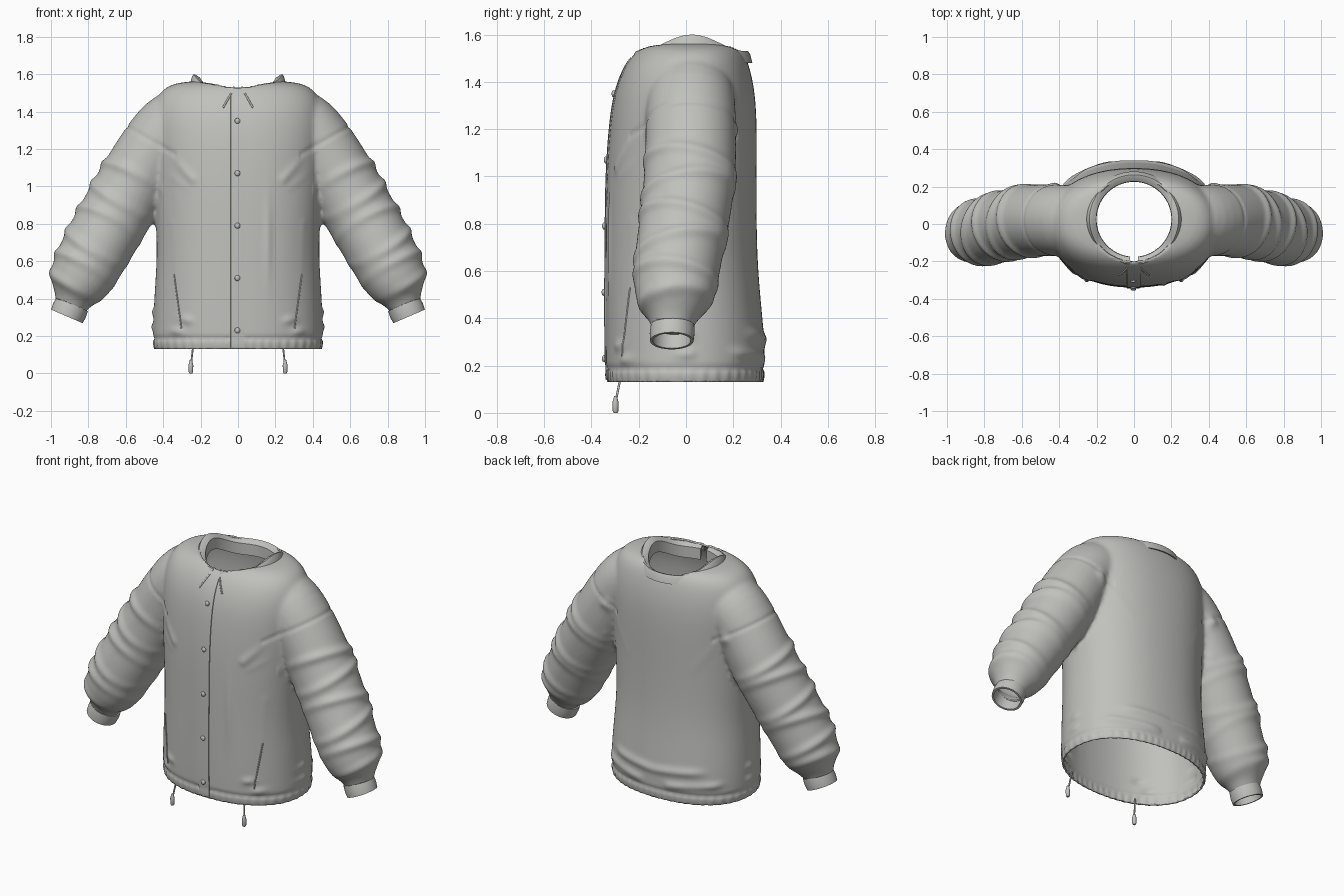
import bpy, bmesh, math
from mathutils import Vector
from mathutils.bvhtree import BVHTree
from mathutils.geometry import intersect_point_line

cube = bpy.data.objects.get("Cube")
if cube:
    bpy.data.objects.remove(cube)

fabric = bpy.data.materials.new("grey fabric")
fabric.use_nodes = True
GREY = (0.53, 0.53, 0.51, 1)
fabric.diffuse_color = GREY
shader = next(n for n in fabric.node_tree.nodes if n.type == 'BSDF_PRINCIPLED')
shader.inputs["Base Color"].default_value = GREY
shader.inputs["Roughness"].default_value = 0.8


def add_object(name, bm, angle=40):
    mesh = bpy.data.meshes.new(name)
    bmesh.ops.recalc_face_normals(bm, faces=bm.faces[:])
    bm.to_mesh(mesh)
    bm.free()
    mesh.materials.append(fabric)
    obj = bpy.data.objects.new(name, mesh)
    bpy.context.scene.collection.objects.link(obj)
    bpy.ops.object.select_all(action='DESELECT')
    obj.select_set(True)
    bpy.context.view_layer.objects.active = obj
    bpy.ops.object.shade_smooth_by_angle(angle=math.radians(angle))
    return obj


def loft(bm, rings, capped=True, closed=True):
    """Skin a list of point rings."""
    rows = [[bm.verts.new(p) for p in ring] for ring in rings]
    count = len(rows[0])
    for a, b in zip(rows, rows[1:]):
        for i in range(count if closed else count - 1):
            j = (i + 1) % count
            bm.faces.new((a[i], a[j], b[j], b[i]))
    if capped:
        bm.faces.new(rows[0])
        bm.faces.new(rows[-1][::-1])


def circle(centre, axis, radius, sides):
    """Ring round an axis lying in the xz plane."""
    v = Vector((0, 1, 0))
    u = v.cross(axis).normalized()
    angles = [math.tau * i / sides for i in range(sides)]
    return [centre + radius * (u * math.cos(a) + v * math.sin(a)) for a in angles]


def bump(d, width):
    return math.exp(-(d / width) ** 2)


# Body volume: torso and both sleeves, later fused into one skin
TORSO = [  # height, half width, front, back
    (0.04, .455, -.335, .33), (0.18, .458, -.34, .335), (0.3, .455, -.342, .335),
    (0.45, .447, -.342, .32), (0.62, .435, -.342, .305), (0.8, .44, -.34, .30),
    (1.0, .45, -.338, .30), (1.2, .46, -.325, .302), (1.35, .465, -.305, .295),
    (1.46, .445, -.265, .272), (1.53, .40, -.215, .245), (1.57, .29, -.15, .19)]
SLEEVE = [  # centre and radius
    (.20, .02, 1.37, .17), (.35, .02, 1.35, .19), (.45, .02, 1.2, .192),
    (.55, .02, 1.03, .195), (.66, 0, .84, .192), (.75, -.03, .68, .188),
    (.83, -.045, .53, .178), (.862, -.05, .45, .155), (.885, -.055, .385, .09),
    (.905, -.06, .33, .085)]


def torso_ring(z, half, front, back, sides=32):
    points = []
    for i in range(sides):
        c, s = math.cos(math.tau * i / sides), math.sin(math.tau * i / sides)
        x = math.copysign(abs(c) ** .9, c) * half
        y = math.copysign(abs(s) ** .9, s) * (back - front) / 2
        points.append((x, y + (back + front) / 2, z))
    return points


bm = bmesh.new()
loft(bm, [torso_ring(*row) for row in TORSO])
for side in (1, -1):
    path = [Vector((side * x, y, z)) for x, y, z, r in SLEEVE]
    rings = []
    for i, p in enumerate(path):
        axis = path[min(i + 1, len(path) - 1)] - path[max(i - 1, 0)]
        axis.y = 0
        rings.append(circle(p, axis, SLEEVE[i][3] * 1.02, 16))
    loft(bm, rings)
body = add_object("jacket_body", bm)
body.modifiers.new("round", 'SUBSURF').levels = 2
remesh = body.modifiers.new("fuse", 'REMESH')
remesh.mode, remesh.voxel_size = 'VOXEL', 0.012
smooth = body.modifiers.new("soften", 'SMOOTH')
smooth.factor, smooth.iterations = 0.5, 10
graph = bpy.context.evaluated_depsgraph_get()
fused = bpy.data.meshes.new_from_object(body.evaluated_get(graph))
body.modifiers.clear()
body.data = fused

# Cloth folds as soft ridges: start, end, width, height
FOLDS = [
    ((.25, -.31, 1.04), (.40, -.25, 1.19), .024, .014),
    ((.28, -.31, .99), (.42, -.22, 1.08), .02, .01),
    ((.36, -.27, .5), (.37, -.25, .8), .025, .008),
    ((.25, .31, .97), (.42, .22, 1.2), .03, .015),
    ((.33, .28, .85), (.43, .2, .98), .025, .012),
    ((0, .34, .31), (.38, .27, .34), .025, .012),
    ((.1, .34, .23), (.42, .2, .26), .022, .012),
    ((.25, -.32, .28), (.46, .02, .33), .02, .010),
    ((.3, -.3, .22), (.46, .02, .25), .02, .010)]
FOLDS = [(Vector(a), Vector(b), w, h) for a, b, w, h in FOLDS]
RINGS = [(-.62, .2), (-.5, -.15), (-.34, .25), (-.22, -.2), (-.07, .15), (.025, -.1)]


def fold_height(co):
    p = Vector((abs(co.x), co.y, co.z))
    total = 0
    for a, b, width, height in FOLDS:
        near, t = intersect_point_line(p, a, b)
        near = a if t < 0 else b if t > 1 else near
        d = (p - near).length
        if d < 3 * width:
            total += height * bump(d, width)
    # Sleeve folds and the dropped shoulder seam
    along, across = .5 * p.x - .87 * p.z, .87 * p.x + .5 * p.z
    if p.x > .4 and across > .8:
        weight = min(1, max(.25, (across - .85) * 4))
        for place, tilt in RINGS:
            total += .014 * weight * bump(along - place - tilt * p.y, .028)
    if p.x > .33 and across > .85:
        total -= .005 * bump(along + .85, .012)
    # One long drape on the front, then the gathered hem band
    if co.y < -.2:
        total += .007 * bump(co.x - .16, .02) * bump(co.z - .72, .22)
    if p.x < .5 and p.z < .3:
        total -= .007 * bump(p.z - .188, .011)
        if p.z < .18:
            total += .002 * math.sin(50 * math.atan2(co.y, co.x))
    return total


bm = bmesh.new()
bm.from_mesh(body.data)
bm.normal_update()
offsets = [(v, v.normal * fold_height(v.co)) for v in bm.verts]
for v, shift in offsets:
    v.co += shift

# Open the hem, wrists and neck
CUFF_TOP, CUFF_END = Vector((.887, -.057, .37)), Vector((.915, -.06, .305))


def cut(point, normal, keep):
    verts = {v for v in bm.verts if keep(v.co)}
    edges = [e for e in bm.edges if all(v in verts for v in e.verts)]
    faces = [f for f in bm.faces if all(v in verts for v in f.verts)]
    bmesh.ops.bisect_plane(bm, geom=list(verts) + edges + faces, plane_co=point,
                           plane_no=normal, clear_outer=True)


cut((0, 0, .13), (0, 0, -1), lambda c: c.z < .3 and abs(c.x) < .6)
for side in (1, -1):
    flip = Vector((side, 1, 1))
    cut(CUFF_TOP * flip + Vector((.003 * side, 0, -.007)), (CUFF_END - CUFF_TOP) * flip,
        lambda c: c.x * side > .65)
NECK = Vector((0, .025, 0))


def neck_offset(co):
    return Vector((co.x - NECK.x, co.y - NECK.y, 0))


inside = [v for v in bm.verts if v.co.z > 1.3 and neck_offset(v.co).length < .226]
bmesh.ops.delete(bm, geom=inside, context='VERTS')
for v in bm.verts:
    if v.is_boundary and v.co.z > 1.3:
        rim = NECK + neck_offset(v.co).normalized() * .23
        v.co.x, v.co.y = rim.x, rim.y
for f in bm.faces:
    f.smooth = True
skin = BVHTree.FromBMesh(bm)
bm.to_mesh(body.data)
bm.free()
body.data.materials.clear()
body.data.materials.append(fabric)
cloth = body.modifiers.new("cloth thickness", 'SOLIDIFY')
cloth.thickness, cloth.offset = 0.01, -1


def on_front(x, z, lift=0.0):
    hit = skin.ray_cast(Vector((x, -2, z)), Vector((0, 1, 0)))[0]
    y = hit.y if hit and hit.y < -.1 else -.22
    return Vector((x, y - lift, z))


# Wrist cuffs
for side, label in ((1, "left"), (-1, "right")):
    flip = Vector((side, 1, 1))
    top, end = CUFF_TOP * flip, CUFF_END * flip
    axis = end - top
    axis.y = 0
    steps = [(top, .08), (top, .092), (top.lerp(end, .5), .095), (end, .092),
             (end, .08), (top, .08)]
    bm = bmesh.new()
    loft(bm, [circle(c, axis, r, 40) for c, r in steps], capped=False)
    bmesh.ops.remove_doubles(bm, verts=bm.verts[:], dist=1e-5)
    add_object(label + "_cuff", bm)

# Folded collar, open at the front and highest at the shoulders
PROFILE = [(.2, -.09), (.202, -.02), (.226, -.003), (.238, 0), (.246, -.012),
           (.256, -.05), (.248, -.05), (.236, -.014), (.212, -.02), (.208, -.09)]
rings = []
for i in range(97):
    a = -math.pi / 2 + .1 + (math.tau - .2) * i / 96
    top = 1.53 + .07 * abs(math.cos(a)) ** 5
    rings.append([(r * math.cos(a), NECK.y + r * math.sin(a), top + dz)
                  for r, dz in PROFILE])
bm = bmesh.new()
loft(bm, rings)
add_object("collar", bm)

# Button placket
bm = bmesh.new()
heights = [.14 + 1.35 * i / 70 for i in range(71)]
loft(bm, [[on_front(x, z, lift) for x, lift in
           ((-.04, -.004), (-.038, .006), (0, .006), (.034, .004), (.036, -.004))]
          for z in heights], capped=False, closed=False)
add_object("placket", bm)

# Snap buttons
for i in range(5):
    bm = bmesh.new()
    bmesh.ops.create_uvsphere(bm, u_segments=16, v_segments=10, radius=.015)
    bmesh.ops.scale(bm, vec=(1, .6, 1), verts=bm.verts)
    bmesh.ops.translate(bm, vec=on_front(-.003, .23 + .28 * i, .008), verts=bm.verts)
    add_object(f"button_{i + 1}", bm)


def cord(name, points, radius):
    curve = bpy.data.curves.new(name, 'CURVE')
    curve.dimensions, curve.bevel_depth, curve.bevel_resolution = '3D', radius, 2
    curve.use_fill_caps = True
    spline = curve.splines.new('POLY')
    spline.points.add(len(points) - 1)
    for target, p in zip(spline.points, points):
        target.co = (*p, 1)
    curve.materials.append(fabric)
    bpy.context.scene.collection.objects.link(bpy.data.objects.new(name, curve))


def seam(name, start, end, radius):
    a, b = Vector(start), Vector(end)
    cord(name, [on_front(*a.lerp(b, i / 16)) for i in range(17)], radius)


# Pocket welts, collar points, drawcords and toggles
for side, label in ((1, "left"), (-1, "right")):
    seam(label + "_pocket_welt", (side * .342, .53), (side * .302, .24), .004)
    seam(label + "_collar_point", (side * .035, 1.5), (side * .08, 1.42), .005)
    cord(label + "_drawcord", [(side * .24, -.275, .16), (side * .243, -.283, .12),
                               (side * .25, -.295, .06)], .005)
    bm = bmesh.new()
    loft(bm, [circle(Vector((side * .252, -.298, z)), Vector((0, 0, 1)), r, 12)
              for z, r in ((0, .008), (.008, .012), (.045, .013), (.072, .006))])
    add_object(label + "_toggle", bm)
